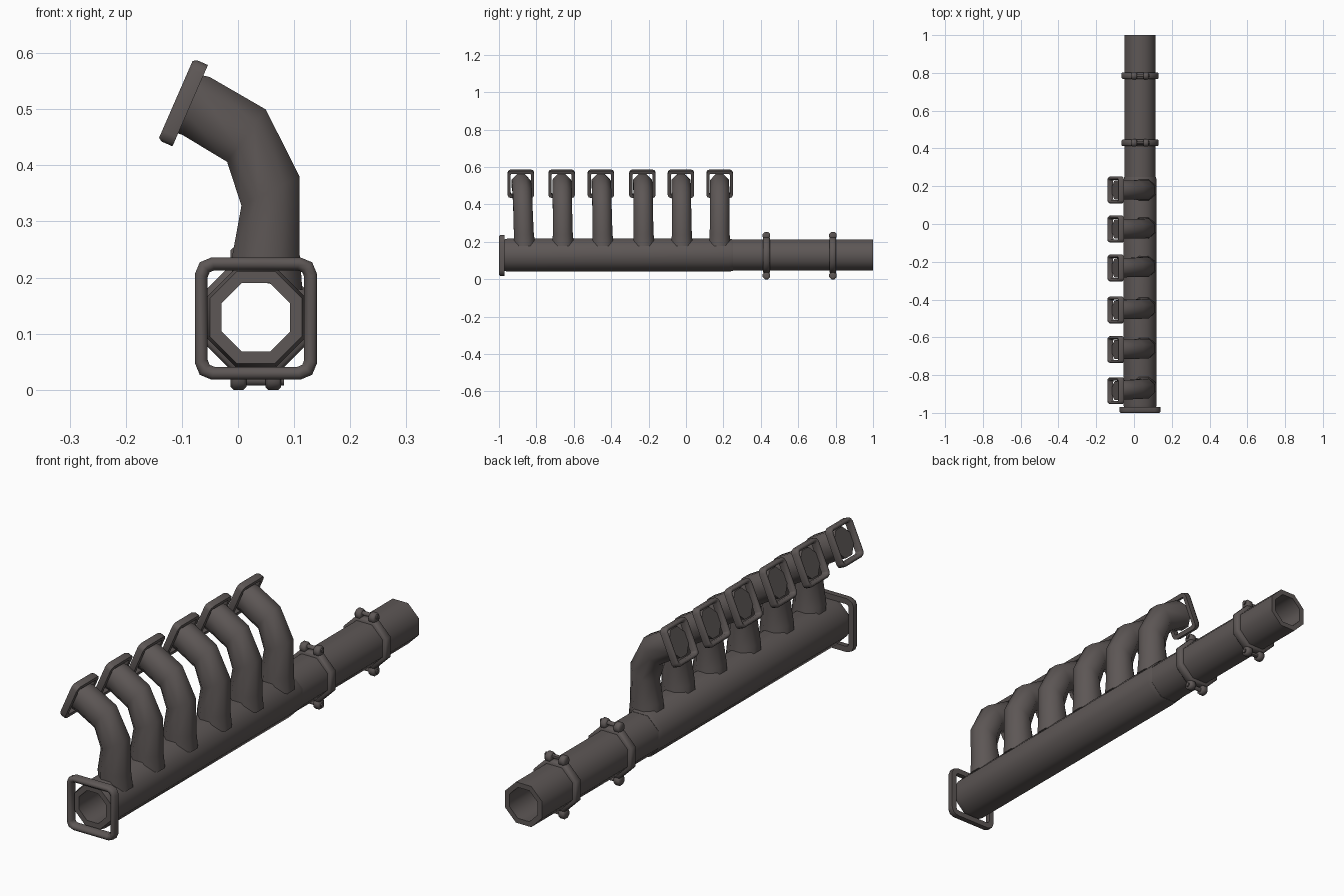
import bpy, bmesh
from math import cos, sin, pi, radians
from mathutils import Vector

cube = bpy.data.objects.get("Cube")
if cube:
    bpy.data.objects.remove(cube, do_unlink=True)

iron = bpy.data.materials.new("dark cast iron")
iron.use_nodes = True
color = (0.11, 0.095, 0.092, 1)
iron.diffuse_color = color
bsdf = iron.node_tree.nodes["Principled BSDF"]
bsdf.inputs["Base Color"].default_value = color
bsdf.inputs["Roughness"].default_value = 0.7

X, Y, Z = Vector((1, 0, 0)), Vector((0, 1, 0)), Vector((0, 0, 1))
AXIS_X, AXIS_Z = 0.032, 0.129


def ring(center, u, v, ru, rv, sides=8):
    """Polygon ring with flat sides facing u and v; ru and rv reach the flats."""
    k = 1 / cos(pi / sides)
    angles = [2 * pi * (i + 0.5) / sides for i in range(sides)]
    return [center + u * (ru * k * cos(a)) + v * (rv * k * sin(a)) for a in angles]


def rounded_rect(center, u, v, hu, hv, r):
    """Rectangle ring with three points on each rounded corner."""
    points = []
    for q, (su, sv) in enumerate([(1, 1), (-1, 1), (-1, -1), (1, -1)]):
        for step in range(3):
            a = pi / 2 * (q + step / 2)
            points.append(center + u * (su * (hu - r) + r * cos(a))
                          + v * (sv * (hv - r) + r * sin(a)))
    return points


def loft(name, rings, closed=False):
    """Skin rings in order; either join last to first or cap both ends."""
    bm = bmesh.new()
    rows = [[bm.verts.new(p) for p in row] for row in rings]
    n = len(rows[0])
    pairs = list(zip(rows, rows[1:]))
    if closed:
        pairs.append((rows[-1], rows[0]))
    else:
        bm.faces.new(rows[0])
        bm.faces.new(rows[-1])
    for a, b in pairs:
        for i in range(n):
            j = (i + 1) % n
            bm.faces.new((a[i], a[j], b[j], b[i]))
    bmesh.ops.recalc_face_normals(bm, faces=bm.faces)
    mesh = bpy.data.meshes.new(name)
    bm.to_mesh(mesh)
    bm.free()
    mesh.materials.append(iron)
    obj = bpy.data.objects.new(name, mesh)
    bpy.context.collection.objects.link(obj)
    bpy.ops.object.select_all(action='DESELECT')
    obj.select_set(True)
    bpy.context.view_layer.objects.active = obj
    bpy.ops.object.shade_smooth_by_angle(angle=radians(60))
    return obj


def tube(name, outer, bore):
    """Hollow pipe along y from (y, radius) stations."""
    stations = outer + [(outer[-1][0], bore), (outer[0][0], bore)]
    loft(name, [ring(Vector((AXIS_X, y, AXIS_Z)), X, Z, r, r) for y, r in stations], True)


def frame(name, center, u, v, normal, hu, hv, width, depth, corner):
    """Open rectangular flange with a rounded section."""
    section = [(0, -0.5), (0, 0.25), (0.25, 0.5), (0.65, 0.5), (1, 0.2), (1, -0.5)]
    rings = []
    for inset, d in section:
        w = inset * width
        rings.append(rounded_rect(center + normal * (d * depth), u, v,
                                  hu - w, hv - w, corner - inset * corner * 0.6))
    loft(name, rings, True)


# Collector pipe and its square inlet flange
tube("collector_pipe", [(-0.982, 0.082), (-0.955, 0.088), (0.23, 0.088), (0.25, 0.084)], 0.061)
frame("collector_flange", Vector((AXIS_X, -0.985, 0.127)), X, Z, -Y,
      0.109, 0.109, 0.023, 0.03, 0.03)

# Outlet pipe in three sections
for part, start, end in [("front", 0.24, 0.43), ("middle", 0.43, 0.785), ("rear", 0.785, 1.0)]:
    tube("outlet_pipe_" + part, [(start, 0.083), (end, 0.083)], 0.063)

# Clamps: band, paired lugs above and below, and their bolts
for c, y in enumerate((0.43, 0.785)):
    tube(f"clamp_band_{c + 1}", [(y - 0.018, 0.092), (y - 0.012, 0.098),
                                 (y + 0.012, 0.098), (y + 0.018, 0.092)], 0.075)
    for side, s in (("top", 1), ("bottom", -1)):
        for end, dx in (("right", -0.031), ("left", 0.031)):
            mid = Vector((AXIS_X + dx, y, AXIS_Z - 0.002 + s * 0.107))
            loft(f"clamp_lug_{side}_{end}_{c + 1}",
                 [ring(mid + X * t, Y, Z, r, r) for t, r in
                  ((-0.014, 0.015), (-0.009, 0.02), (0.009, 0.02), (0.014, 0.015))])
        mid = Vector((AXIS_X, y, AXIS_Z + s * 0.112))
        loft(f"clamp_bolt_{side}_{c + 1}",
             [ring(mid + X * t, Y, Z, 0.008, 0.008, 6) for t in (-0.035, 0.05)])

# Six curved runners, each ending in a tilted square flange
along = Vector((0.4, 0, 0.917))
outward = Vector((-0.917, 0, 0.4))
flange_ys = (-0.883, -0.665, -0.455, -0.233, -0.027, 0.18)
base_shift = (0.02, 0.008, 0.011, 0.008, 0.006, 0)
# stations: x, z, direction across the tube in the xz plane, radius
path = [(0.052, 0.190, (1, -0.2), 0.064), (0.050, 0.240, (1, 0), 0.060),
        (0.058, 0.354, (0.894, 0.447), 0.058), (0.015, 0.453, (0.593, 0.805), 0.058),
        (-0.075, 0.506, (0.43, 0.903), 0.057), (-0.094, 0.511, (0.4, 0.917), 0.056)]
for i, (y, shift) in enumerate(zip(flange_ys, base_shift)):
    rings = []
    for k, (x, z, (ux, uz), r) in enumerate(path):
        across = Vector((ux, 0, uz)).normalized()
        lean = shift * (1 - k / (len(path) - 1))
        rings.append(ring(Vector((x, y + lean, z)), across, Y, r, r * 0.89))
    loft(f"runner_{i + 1}", rings)
    frame(f"runner_flange_{i + 1}", Vector((-0.098, y, 0.512)), Y, along, outward,
          0.071, 0.079, 0.017, 0.028, 0.018)
